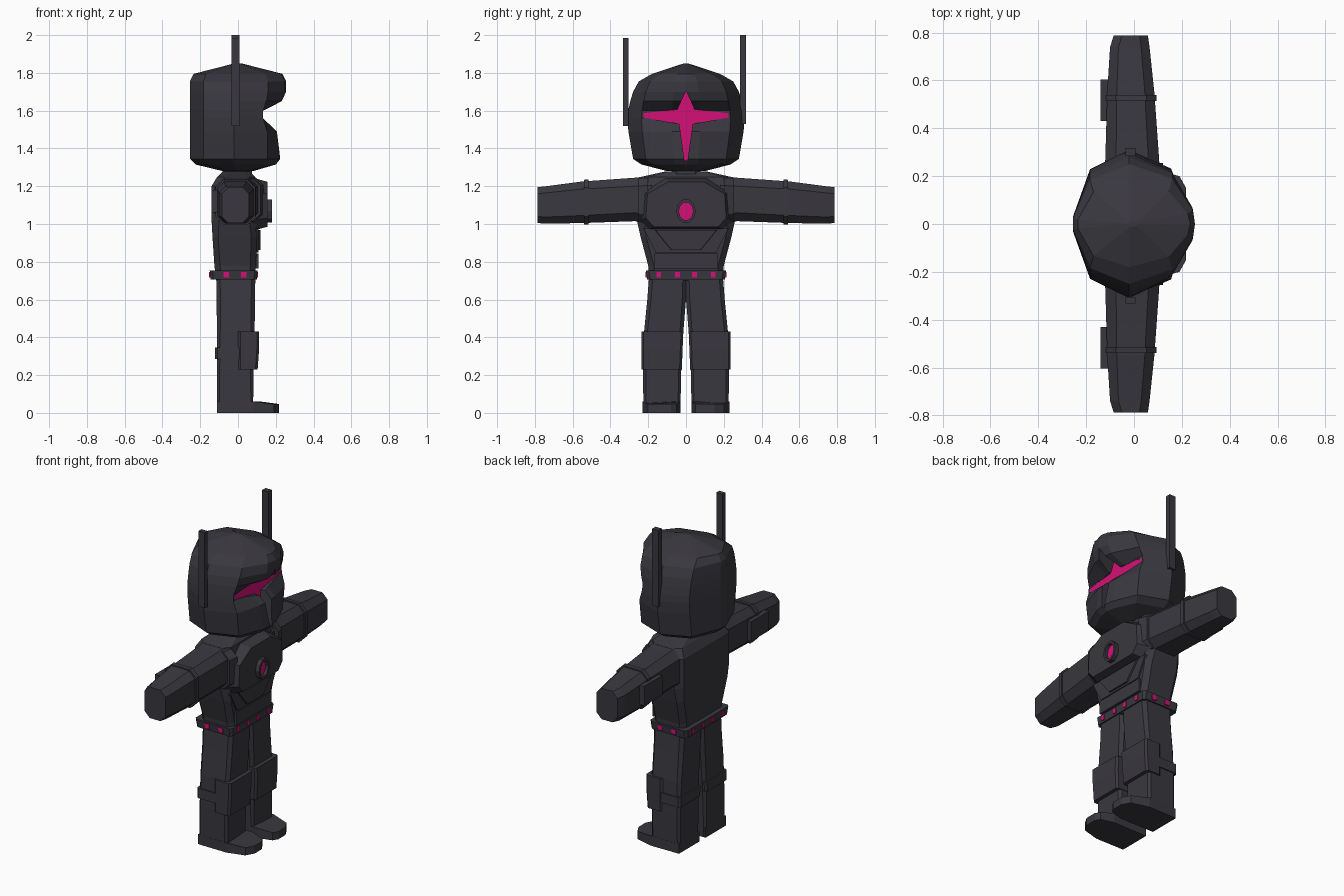
import bpy, bmesh, math


def material(name, rgb):
    m = bpy.data.materials.new(name)
    m.diffuse_color = (*rgb, 1)
    return m


DARK = material("charcoal armour", (0.041, 0.039, 0.049))
PINK = material("magenta glow", (0.66, 0.005, 0.18))


def loft(name, rings, mat=DARK):
    """Skin a stack of equal-length point rings and cap both ends."""
    bm = bmesh.new()
    vs = [[bm.verts.new(p) for p in r] for r in rings]
    n = len(vs[0])
    for a, b in zip(vs, vs[1:]):
        for i in range(n):
            j = (i + 1) % n
            bm.faces.new((a[i], a[j], b[j], b[i]))
    bm.faces.new(vs[0])
    bm.faces.new(vs[-1])
    bmesh.ops.recalc_face_normals(bm, faces=bm.faces)
    me = bpy.data.meshes.new(name)
    bm.to_mesh(me)
    bm.free()
    me.materials.append(mat)
    ob = bpy.data.objects.new(name, me)
    bpy.context.collection.objects.link(ob)
    return ob


def octagon(a0, a1, b0, b1, c):
    return [(a0 + c, b0), (a1 - c, b0), (a1, b0 + c), (a1, b1 - c),
            (a1 - c, b1), (a0 + c, b1), (a0, b1 - c), (a0, b0 + c)]


def column(name, sections, mat=DARK):
    """Chamfered sections stacked up z: (z, x0, x1, y0, y1, chamfer)."""
    return loft(name, [[(x, y, z) for x, y in octagon(x0, x1, y0, y1, c)]
                       for z, x0, x1, y0, y1, c in sections], mat)


def limb(name, side, sections):
    """Chamfered sections along y: (y, x0, x1, z0, z1, chamfer)."""
    return loft(name, [[(x, side * y, z) for x, z in octagon(x0, x1, z0, z1, c)]
                       for y, x0, x1, z0, z1, c in sections])


def plate(name, outline, x0, x1, mat=DARK, shrink=1.0):
    """Extrude a (y, z) outline along x, optionally narrowing the front."""
    cy = sum(p[0] for p in outline) / len(outline)
    cz = sum(p[1] for p in outline) / len(outline)
    front = [(cy + (y - cy) * shrink, cz + (z - cz) * shrink) for y, z in outline]
    return loft(name, [[(x0, y, z) for y, z in outline], [(x1, y, z) for y, z in front]], mat)


def box(name, x0, x1, y0, y1, z0, z1, mat=DARK):
    return plate(name, [(y0, z0), (y1, z0), (y1, z1), (y0, z1)], x0, x1, mat)


def ellipse(ry, rz, cz, n=10):
    return [(ry * math.cos(2 * math.pi * i / n), cz + rz * math.sin(2 * math.pi * i / n))
            for i in range(n)]


# Helmet with a visor notch: z, back x, front x, cheek x, half width
def head_ring(z, xb, xf, xs, w):
    half = [(xf, 0.0), (xf - 0.01, 0.24 * w), (xs, 0.76 * w),
            (-0.02, w), (-0.72 * abs(xb), 0.74 * w), (xb, 0.1 * w)]
    return [(x, y, z) for x, y in half] + [(x, -y, z) for x, y in reversed(half[1:])]


helmet = loft("helmet", [head_ring(*r) for r in [
    (1.28, -0.08, 0.08, 0.06, 0.10), (1.315, -0.225, 0.20, 0.135, 0.235),
    (1.345, -0.255, 0.225, 0.155, 0.28), (1.49, -0.255, 0.21, 0.155, 0.305),
    (1.56, -0.255, 0.14, 0.133, 0.31), (1.60, -0.255, 0.14, 0.133, 0.306),
    (1.65, -0.255, 0.235, 0.15, 0.295), (1.70, -0.255, 0.255, 0.16, 0.28),
    (1.755, -0.255, 0.255, 0.16, 0.25), (1.795, -0.235, 0.235, 0.145, 0.18),
    (1.85, -0.02, 0.02, 0.012, 0.012)]])

# Four-pointed visor, sunk into the helmet
star = [(0, 1.705), (0.045, 1.607), (0.225, 1.587), (0.225, 1.563), (0.035, 1.53),
        (0.008, 1.335), (-0.008, 1.335), (-0.035, 1.53), (-0.225, 1.563),
        (-0.225, 1.587), (-0.045, 1.607)]
cutter = plate("visor_cutter", star, 0.124, 0.4)
cutter.hide_render = True
mod = helmet.modifiers.new("visor", 'BOOLEAN')
mod.operation = 'DIFFERENCE'
mod.solver = 'EXACT'
mod.object = cutter
bpy.context.view_layer.objects.active = helmet
bpy.ops.object.modifier_apply(modifier=mod.name)
bpy.data.objects.remove(cutter)
plate("visor_star", star, 0.123, 0.131, PINK)

# Antennas and neck
box("antenna_left", -0.035, 0.007, 0.285, 0.318, 1.53, 2.0)
box("antenna_right", -0.035, 0.007, -0.333, -0.305, 1.52, 1.985)
column("neck", [(1.23, -0.09, 0.08, -0.09, 0.09, 0.03), (1.30, -0.08, 0.07, -0.07, 0.07, 0.03)])

# Torso
column("torso", [(0.70, -0.115, 0.09, -0.195, 0.195, 0.03),
                 (0.78, -0.125, 0.095, -0.20, 0.20, 0.03),
                 (0.93, -0.135, 0.10, -0.24, 0.24, 0.03),
                 (1.02, -0.14, 0.10, -0.26, 0.26, 0.04),
                 (1.20, -0.14, 0.10, -0.26, 0.26, 0.04),
                 (1.25, -0.11, 0.09, -0.235, 0.235, 0.04),
                 (1.278, -0.08, 0.06, -0.11, 0.11, 0.03)])

# Chest armour and belly panels
chest = [(-0.20, 0.965), (0.20, 0.965), (0.25, 1.02), (0.24, 1.17),
         (0.11, 1.245), (-0.11, 1.245), (-0.24, 1.17), (-0.25, 1.02)]
plate("chest_plate", chest, 0.08, 0.155, shrink=0.85)
plate("belly_upper", [(-0.16, 0.85), (0.16, 0.85), (0.225, 0.975), (-0.225, 0.975)], 0.08, 0.108)
plate("belly_wedge", [(-0.08, 0.86), (0.08, 0.86), (0.17, 0.97), (-0.17, 0.97)], 0.09, 0.118, shrink=0.95)
box("belly_lower", 0.08, 0.108, -0.17, 0.17, 0.765, 0.845)

# Chest emblem: raised rim around a glowing oval
outer, inner = ellipse(0.052, 0.064, 1.068), ellipse(0.038, 0.048, 1.068)
rim = [[(0.14, y, z) for y, z in outer], [(0.18, y, z) for y, z in outer],
       [(0.18, y, z) for y, z in inner], [(0.15, y, z) for y, z in inner]]
loft("emblem_rim", rim)
plate("emblem_glow", ellipse(0.039, 0.049, 1.068), 0.153, 0.161, PINK)

# Belt with glowing studs
column("belt", [(0.705, -0.145, 0.10, -0.205, 0.205, 0.015),
                (0.755, -0.15, 0.103, -0.212, 0.212, 0.015)])
for y in (-0.145, -0.045, 0.045, 0.145):
    box("belt_stud_front", 0.099, 0.106, y - 0.012, y + 0.012, 0.716, 0.746, PINK)
    box("belt_stud_back", -0.153, -0.146, y - 0.012, y + 0.012, 0.716, 0.746, PINK)
for s in (-1, 1):
    for x in (-0.062, 0.03):
        box("belt_stud_side", x - 0.015, x + 0.015, s * 0.207, s * 0.214, 0.716, 0.746, PINK)

for s, tag in ((1, "left"), (-1, "right")):
    def span(a, b):
        return tuple(sorted((s * a, s * b)))

    # Arm, cuff and forearm pack
    limb("arm_" + tag, s, [(0.18, -0.125, 0.11, 1.0, 1.255, 0.05),
                           (0.27, -0.12, 0.105, 1.015, 1.245, 0.045),
                           (0.55, -0.112, 0.085, 1.005, 1.225, 0.04),
                           (0.74, -0.10, 0.065, 1.002, 1.20, 0.035),
                           (0.787, -0.085, 0.058, 1.005, 1.195, 0.035)])
    limb("arm_cuff_" + tag, s, [(0.515, -0.118, 0.095, 0.998, 1.236, 0.042),
                                (0.54, -0.118, 0.093, 0.998, 1.234, 0.042)])
    box("forearm_pack_" + tag, -0.14, -0.09, *span(0.43, 0.605), 1.06, 1.18)
    limb("shoulder_" + tag, s, [(0.2, -0.12, 0.135, 1.0, 1.245, 0.04),
                                (0.255, -0.12, 0.12, 1.015, 1.24, 0.04)])

    # Leg, knee guard, band and foot
    column("leg_" + tag, [(0.0, -0.112, 0.08, *span(0.03, 0.225), 0.012),
                          (0.23, -0.112, 0.082, *span(0.025, 0.228), 0.015),
                          (0.43, -0.112, 0.088, *span(0.014, 0.222), 0.018),
                          (0.60, -0.113, 0.09, *span(0.0, 0.205), 0.02),
                          (0.73, -0.115, 0.092, *span(-0.004, 0.195), 0.02)])
    column("knee_guard_" + tag, [(0.23, 0.0, 0.104, *span(0.022, 0.236), 0.012),
                                 (0.34, 0.0, 0.112, *span(0.018, 0.236), 0.012),
                                 (0.43, 0.0, 0.112, *span(0.014, 0.236), 0.012)])
    column("calf_band_" + tag, [(0.285, -0.121, 0.05, *span(0.024, 0.233), 0.012),
                                (0.345, -0.121, 0.05, *span(0.02, 0.232), 0.012)])
    sole = [(-0.112, 0.03), (0.12, 0.028), (0.2, 0.05), (0.218, 0.08),
            (0.218, 0.15), (0.19, 0.2), (0.08, 0.23), (-0.112, 0.228)]
    loft("foot_" + tag, [[(x, s * y, 0.0) for x, y in sole],
                         [(x, s * y, 0.06 if x < 0.13 else 0.047) for x, y in sole]])
